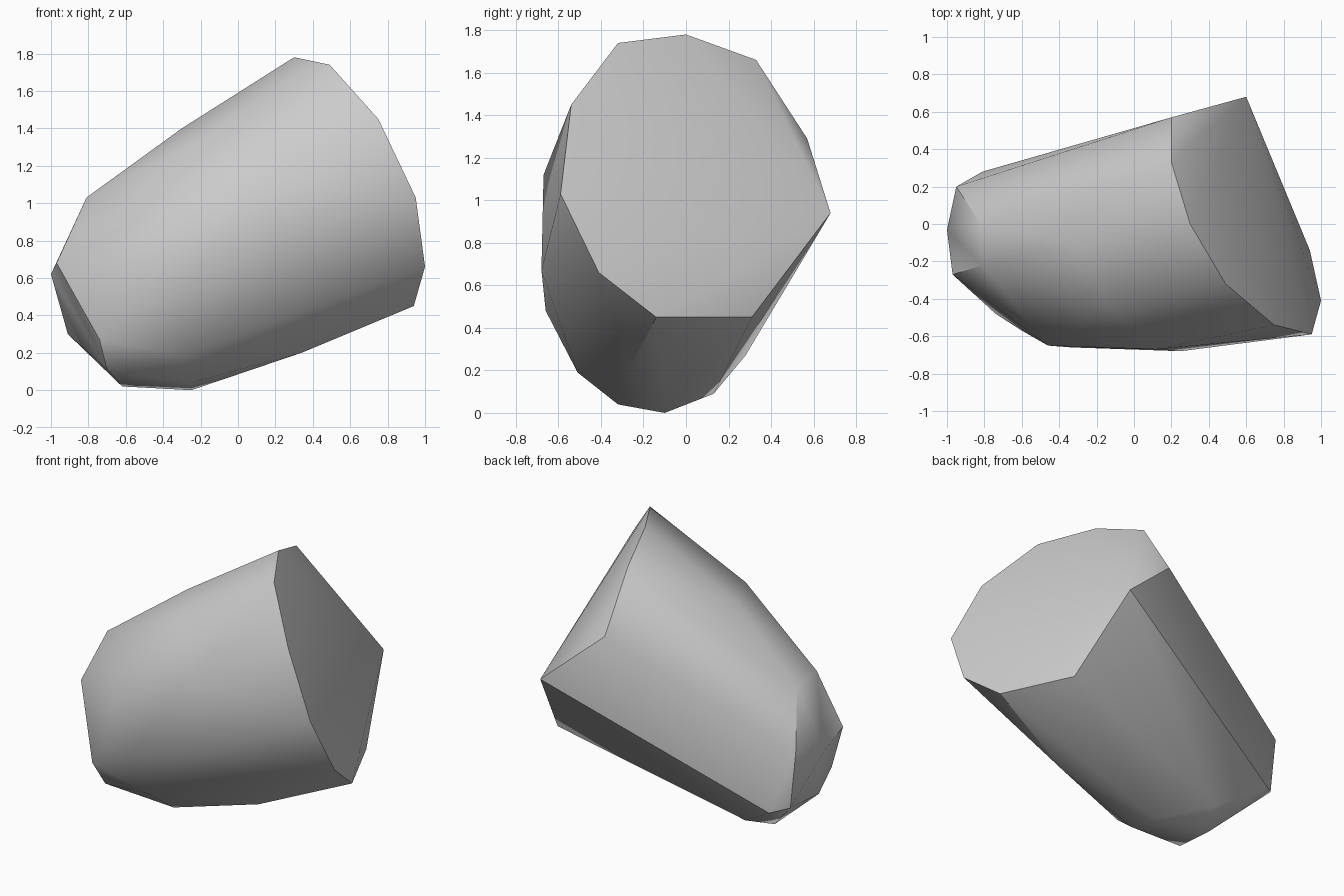
import bpy
import bmesh
import math
from mathutils import Vector

default_cube = bpy.data.objects.get("Cube")
if default_cube:
    bpy.data.objects.remove(default_cube, do_unlink=True)


def make_material(name, color):
    material = bpy.data.materials.new(name)
    material.use_nodes = True
    material.diffuse_color = color
    shader = material.node_tree.nodes["Principled BSDF"]
    shader.inputs["Base Color"].default_value = color
    shader.inputs["Roughness"].default_value = 0.9
    return material


def make_hull(name, corner_groups, material):
    """Wrap a convex faceted skin around groups of corner points."""
    bm = bmesh.new()
    for group in corner_groups:
        for corner in group:
            bm.verts.new(Vector(corner))
    hull = bmesh.ops.convex_hull(bm, input=bm.verts[:], use_existing_faces=False)
    leftovers = {item for key in ("geom_interior", "geom_unused")
                 for item in hull[key] if isinstance(item, bmesh.types.BMVert)}
    bmesh.ops.delete(bm, geom=list(leftovers), context='VERTS')
    bmesh.ops.recalc_face_normals(bm, faces=bm.faces[:])
    mesh = bpy.data.meshes.new(name)
    bm.to_mesh(mesh)
    bm.free()
    mesh.materials.append(material)
    rock = bpy.data.objects.new(name, mesh)
    bpy.context.collection.objects.link(rock)
    return rock


# Broad broken end of the stone
broad_end = [(.49, -.32, 1.74), (.3, 0, 1.78), (.2, .33, 1.66),
             (.6, .68, .94), (.73, .31, .45), (.94, -.14, .45),
             (1, -.41, .66), (.95, -.59, 1.03), (.75, -.54, 1.45)]

# Ridges along the top and back
upper_ridges = [(.2, .57, 1.29), (-.14, -.43, 1.36), (-.3, -.1, 1.4),
                (-.81, -.22, 1.03), (-.82, 0, 1)]

# Front flank
front_flank = [(.12, -.67, 1.12), (.25, -.68, .67), (-.46, -.65, .81),
               (-.33, -.66, .48), (-.6, -.57, .42), (-.3, -.51, .19)]

# Rounded narrow end
narrow_end = [(-.97, -.27, .68), (-1, -.03, .62), (-.95, .2, .68),
              (-.91, .2, .3), (-.81, .28, .27), (-.74, -.48, .27),
              (-.7, -.4, .11)]

# Underside
underside = [(-.62, -.05, .02), (-.53, .13, .09), (-.25, -.1, 0),
             (-.25, -.32, .04), (.34, -.27, .2)]

stone_grey = make_material("stone grey", (0.6, 0.6, 0.6, 1))
rock = make_hull("rock", [broad_end, upper_ridges, front_flank,
                          narrow_end, underside], stone_grey)

# Soft facets with crisp edges at the sharp breaks
bpy.ops.object.select_all(action='DESELECT')
rock.select_set(True)
bpy.context.view_layer.objects.active = rock
bpy.ops.object.shade_smooth_by_angle(angle=math.radians(35))
